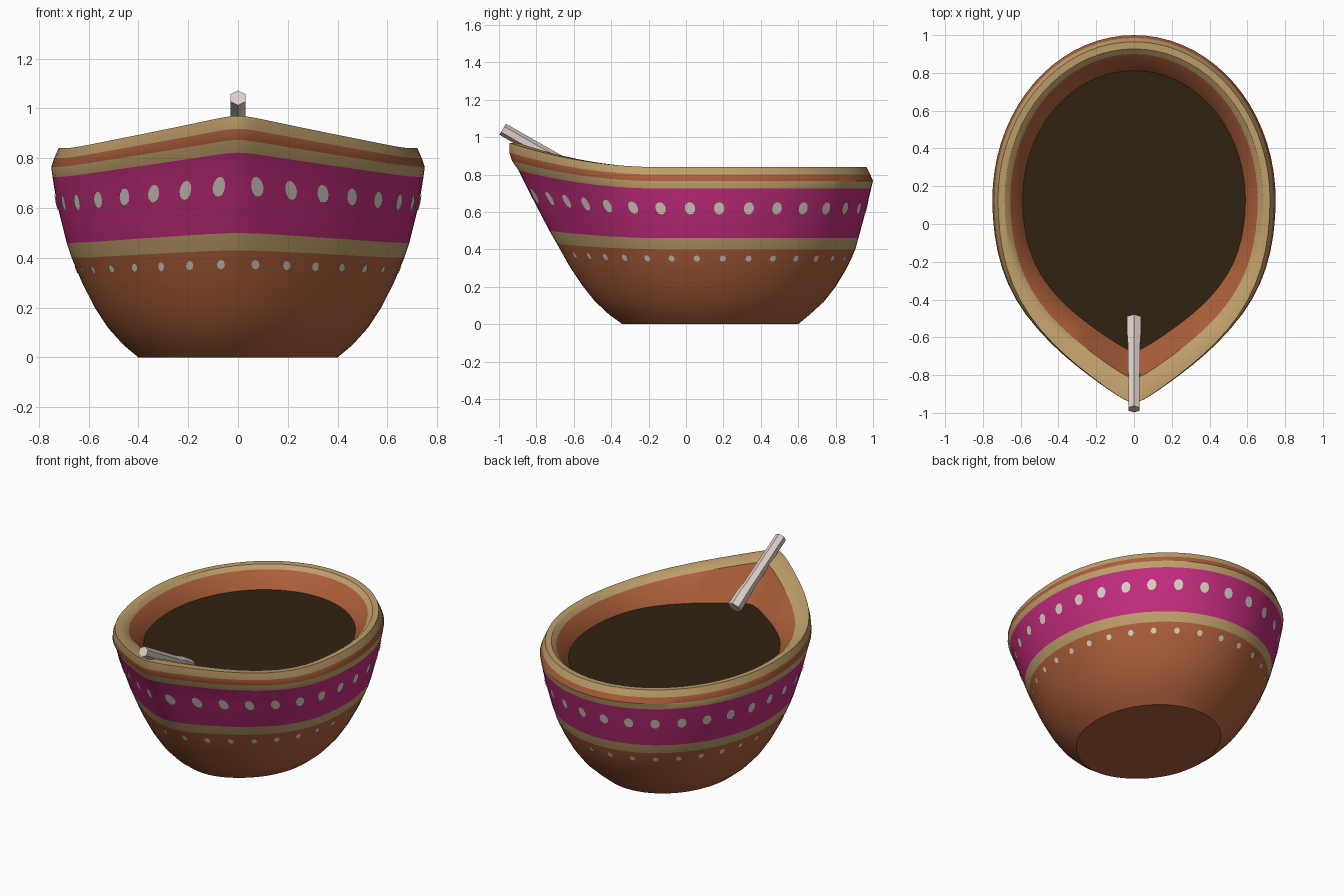
import bpy, bmesh, math
from mathutils import Vector

if "Cube" in bpy.data.objects:
    bpy.data.objects.remove(bpy.data.objects["Cube"])

def material(name, r, g, b):
    m = bpy.data.materials.new(name)
    m.diffuse_color = (r, g, b, 1)
    m.use_nodes = True
    m.node_tree.nodes["Principled BSDF"].inputs["Base Color"].default_value = m.diffuse_color
    return m

CLAY = material("terracotta", 0.42, 0.115, 0.043)
TAN = material("tan", 0.52, 0.345, 0.145)
PINK = material("magenta", 0.53, 0.025, 0.20)
WHITE = material("off_white", 0.70, 0.62, 0.56)
OIL = material("dark_oil", 0.030, 0.016, 0.005)
WICK = material("wick_cotton", 0.74, 0.63, 0.58)

CY = 0.13      # centre of the egg-shaped plan
SEG = 72

def egg_point(t, z, rx, yb, yf, rise=1.0):
    """Point on an egg-shaped ring; t = 0 is the spout at the front."""
    c = math.cos(t)
    k = 0.62 * min(1, 0.15 + z / 0.8)
    x = rx * math.sin(t) * (1 - k * max(0, c) ** 4)
    y = CY - c * ((CY - yf) if c > 0 else (yb - CY))
    rim_y = CY - 1.07 * c
    lift = 0.13 * max(0, (-rim_y - 0.15) / 0.79) ** 2
    return Vector((x, y, z + rise * lift * (z / 0.84) ** 2))

# z, half width, back y, front y, colour of the band above the ring
OUTER = [
    (0.00, 0.400, 0.600, -0.340, 0),
    (0.05, 0.460, 0.660, -0.410, 0),
    (0.12, 0.523, 0.737, -0.487, 0),
    (0.20, 0.575, 0.800, -0.555, 0),
    (0.30, 0.626, 0.860, -0.627, 0),
    (0.40, 0.668, 0.905, -0.690, 1),
    (0.46, 0.688, 0.922, -0.730, 2),
    (0.62, 0.728, 0.965, -0.830, 2),
    (0.725, 0.745, 0.990, -0.895, 1),
    (0.765, 0.750, 1.000, -0.930, 0),
    (0.80, 0.738, 0.985, -0.945, 1),
    (0.84, 0.720, 0.965, -0.945, 1),
]
INNER = [
    (0.838, 0.685, 0.927, -0.890, 1),
    (0.815, 0.655, 0.900, -0.815, 0),
]
OIL_RING = (0.72, 0.590, 0.812, -0.672)

def new_object(name, bm, mats, smooth=True):
    bmesh.ops.recalc_face_normals(bm, faces=bm.faces)
    me = bpy.data.meshes.new(name)
    bm.to_mesh(me)
    bm.free()
    for m in mats:
        me.materials.append(m)
    ob = bpy.data.objects.new(name, me)
    bpy.context.collection.objects.link(ob)
    if smooth:
        bpy.ops.object.select_all(action='DESELECT')
        ob.select_set(True)
        bpy.context.view_layer.objects.active = ob
        bpy.ops.object.shade_smooth_by_angle(angle=math.radians(32))
    return ob

def bridge(bm, a, b, mat):
    n = len(a)
    for i in range(n):
        f = bm.faces.new((a[i], a[(i + 1) % n], b[(i + 1) % n], b[i]))
        f.material_index = mat

# Bowl: outer wall, rim and inner wall, coloured band by band
bm = bmesh.new()
angles = [2 * math.pi * i / SEG for i in range(SEG)]
levels = OUTER + INNER
rings = [[bm.verts.new(egg_point(t, *l[:4])) for t in angles] for l in levels]
rings.append([bm.verts.new(egg_point(t, *OIL_RING, rise=0)) for t in angles])
for i, l in enumerate(levels):
    bridge(bm, rings[i], rings[i + 1], l[4])
bm.faces.new(rings[0])
floor = [bm.verts.new(egg_point(t, 0.30, 0.42, 0.62, -0.36, 0)) for t in angles]
bridge(bm, rings[-1], floor, 0)
bm.faces.new(floor)
new_object("bowl", bm, [CLAY, TAN, PINK])

# Oil surface
bm = bmesh.new()
bm.faces.new([bm.verts.new(egg_point(t, *OIL_RING, rise=0)) for t in angles])
oil = new_object("oil", bm, [OIL], False)
if oil.data.polygons[0].normal.z < 0:
    oil.data.flip_normals()

# Painted dots: thin plates laid on the outer wall
def wall(t, z):
    for a, b in zip(OUTER, OUTER[1:]):
        if a[0] <= z <= b[0]:
            f = (z - a[0]) / (b[0] - a[0])
            return egg_point(t, *[p + (q - p) * f for p, q in zip(a[:4], b[:4])])

def even_angles(z, count):
    """Angles spaced evenly along the ring, with half a step either side of the spout."""
    n = 2000
    pts = [wall(2 * math.pi * i / n, z) for i in range(n + 1)]
    total = sum((pts[i + 1] - pts[i]).length for i in range(n))
    out, run = [], 0
    for i in range(n):
        run += (pts[i + 1] - pts[i]).length
        if len(out) < count and run >= total * (len(out) + 0.5) / count:
            out.append(2 * math.pi * (i + 1) / n)
    return out

def dot_row(name, z, count, half_w, half_h, sides):
    bm = bmesh.new()
    for t in even_angles(z, count):
        p = wall(t, z)
        du = wall(t + 0.01, z) - wall(t - 0.01, z)
        dv = wall(t, z + 0.01) - wall(t, z - 0.01)
        nrm = du.cross(dv).normalized()
        ang = 0.02 / du.length          # angle per unit of arc
        vs = []
        for k in range(sides):
            a = 2 * math.pi * k / sides
            q = wall(t + ang * half_w * math.cos(a), z + half_h * math.sin(a))
            vs.append(bm.verts.new(q + nrm * 0.004))
        f = bm.faces.new(vs)
        f.normal_update()
        if f.normal.dot(p - Vector((0, CY, z))) < 0:
            f.normal_flip()
    me = bpy.data.meshes.new(name)
    bm.to_mesh(me)
    bm.free()
    me.materials.append(WHITE)
    bpy.context.collection.objects.link(bpy.data.objects.new(name, me))

dot_row("large_dots", 0.62, 32, 0.028, 0.033, 12)
dot_row("small_dots", 0.352, 32, 0.017, 0.017, 8)

# Wick: six-sided rod leaning out over the spout
bm = bmesh.new()
axis = Vector((0, -0.86, 0.51)).normalized()
up = Vector((0, axis.z, -axis.y))
side = Vector((1, 0, 0))
rod = []
for y, z, r in [(-0.50, 0.765, 0.043), (-0.59, 0.82, 0.042),
                (-0.66, 0.858, 0.036), (-0.98, 1.042, 0.034)]:
    rod.append([bm.verts.new(Vector((0, y, z)) + r * (up * math.cos(k * math.pi / 3)
                + side * math.sin(k * math.pi / 3))) for k in range(6)])
for a, b in zip(rod, rod[1:]):
    bridge(bm, a, b, 0)
bm.faces.new(rod[0])
bm.faces.new(rod[-1])
new_object("wick", bm, [WICK], False)
